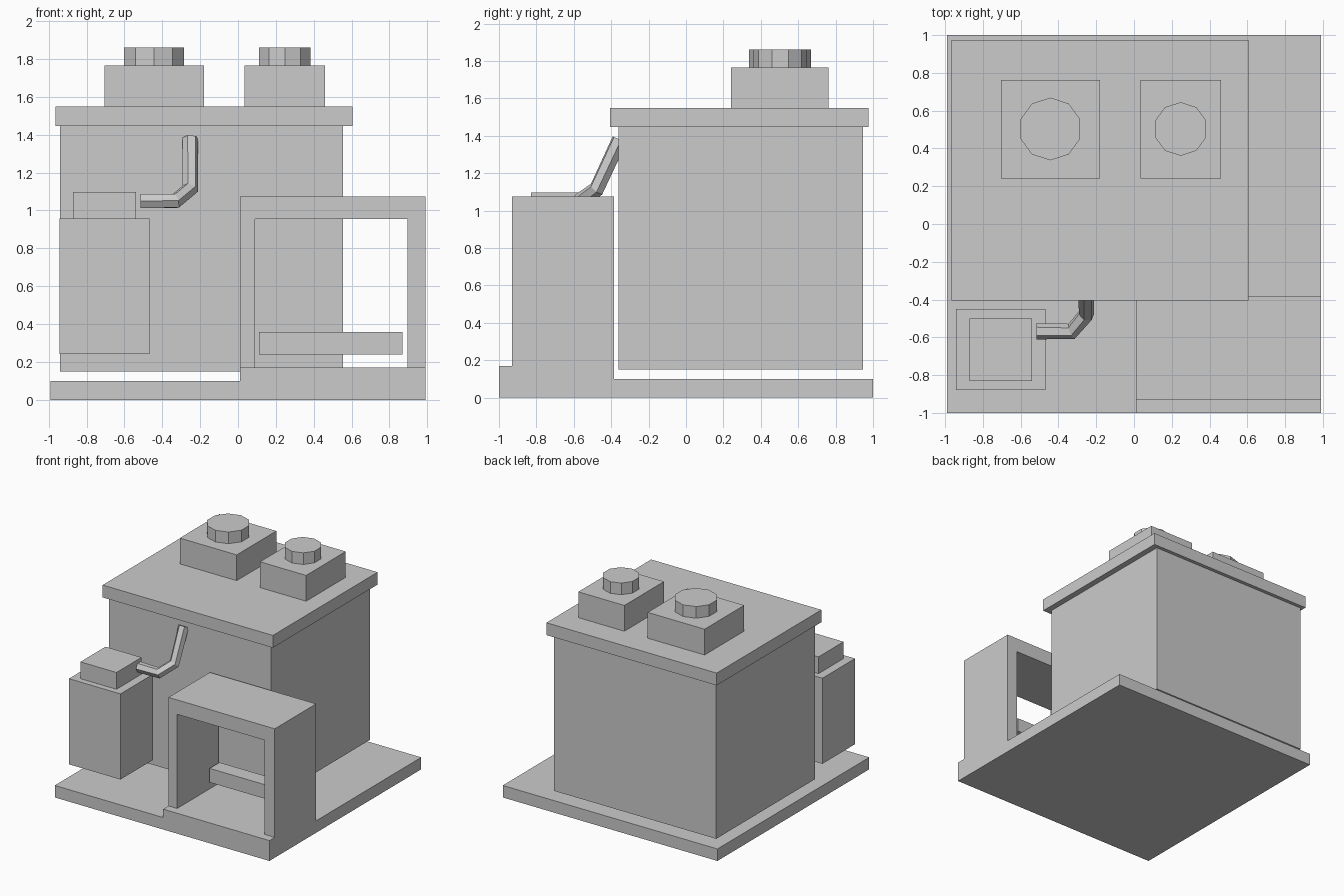
import bpy
import math

if "Cube" in bpy.data.objects:
    bpy.data.objects.remove(bpy.data.objects["Cube"])


def prism(name, outline, depth, axis="z", start=0.0):
    """Extrude a closed 2D outline along z (xy outline) or y (xz outline)."""
    n = len(outline)
    verts = []
    for level in (start, start + depth):
        for a, b in outline:
            verts.append((a, b, level) if axis == "z" else (a, level, b))
    faces = [tuple(reversed(range(n))), tuple(range(n, 2 * n))]
    faces += [(i, (i + 1) % n, n + (i + 1) % n, n + i) for i in range(n)]
    if axis == "y":
        faces = [tuple(reversed(f)) for f in faces]
    mesh = bpy.data.meshes.new(name)
    mesh.from_pydata(verts, [], faces)
    mesh.update()
    obj = bpy.data.objects.new(name, mesh)
    bpy.context.collection.objects.link(obj)
    return obj


def box(name, x, y, z):
    return prism(name, [(x[0], y[0]), (x[1], y[0]), (x[1], y[1]), (x[0], y[1])],
                 z[1] - z[0], start=z[0])


def decagon(cx, cy, r):
    return [(cx + r * math.sin(-i * math.tau / 10), cy + r * math.cos(i * math.tau / 10))
            for i in range(10)]


# Ground slab and raised porch step
box("base_slab", (-0.99, 0.99), (-1, 1), (0, 0.10))
box("porch_step", (0.01, 0.99), (-1, -0.385), (0.10, 0.17))

# Porch frame: open arch running front to back
prism("porch_frame", [(0.01, 0.17), (0.09, 0.17), (0.09, 0.955), (0.895, 0.955),
                      (0.895, 0.17), (0.99, 0.17), (0.99, 1.075), (0.01, 1.075)],
      0.545, axis="y", start=-0.93)
box("porch_bench", (0.11, 0.87), (-0.53, -0.40), (0.24, 0.357))

# Main building and overhanging roof
box("building_body", (-0.94, 0.555), (-0.36, 0.945), (0.15, 1.447))
box("roof_slab", (-0.965, 0.605), (-0.405, 0.975), (1.447, 1.55))

# Roof units with ten-sided vents
for side, x, cx, r in (("left", (-0.705, -0.18), -0.443, 0.166),
                       ("right", (0.035, 0.46), 0.247, 0.142)):
    box("roof_unit_" + side, x, (0.24, 0.762), (1.55, 1.765))
    prism("roof_vent_" + side, decagon(cx, 0.503, r), 0.097, start=1.765)

# Side tank with lid
box("side_tank", (-0.943, -0.468), (-0.88, -0.45), (0.243, 0.957))
box("tank_lid", (-0.872, -0.54), (-0.83, -0.50), (0.957, 1.097))

# Bent pipe from the tank to the building wall
curve = bpy.data.curves.new("bent_pipe", "CURVE")
curve.dimensions = "3D"
curve.bevel_depth = 0.043
curve.bevel_resolution = 1
curve.use_fill_caps = True
path = [(-0.515, -0.568, 1.05), (-0.33, -0.568, 1.05),
        (-0.252, -0.478, 1.115), (-0.252, -0.355, 1.38)]
spline = curve.splines.new("POLY")
spline.points.add(len(path) - 1)
for point, co in zip(spline.points, path):
    point.co = (*co, 1)
spline.use_smooth = False
pipe = bpy.data.objects.new("bent_pipe", curve)
bpy.context.collection.objects.link(pipe)
